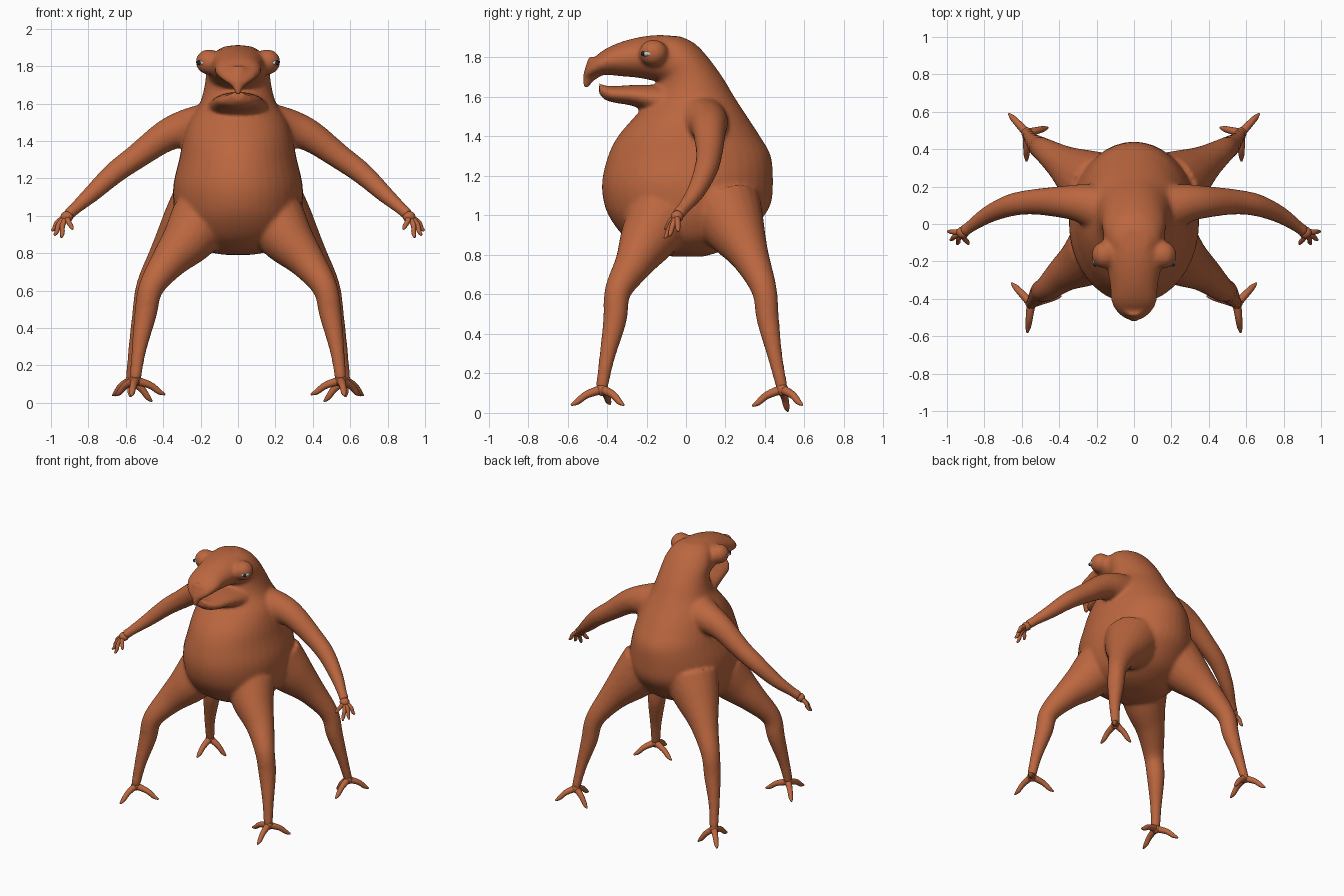
import bpy, bmesh, math
from mathutils import Vector

if "Cube" in bpy.data.objects:
    bpy.data.objects.remove(bpy.data.objects["Cube"])

X, Y, Z = Vector((1, 0, 0)), Vector((0, 1, 0)), Vector((0, 0, 1))


def material(name, col):
    m = bpy.data.materials.new(name)
    m.diffuse_color = (*col, 1)
    m.use_nodes = True
    m.node_tree.nodes["Principled BSDF"].inputs["Base Color"].default_value = m.diffuse_color
    return m


SKIN = material("skin", (0.50, 0.135, 0.05))
EYE = material("eye_grey", (0.6, 0.62, 0.64))
DARK = material("pupil_dark", (0.02, 0.02, 0.02))


def spline(rows, sub):
    """Catmull-Rom through rows of equal-length tuples."""
    out, n = [], len(rows)
    for i in range(n - 1):
        a, b, c, d = (rows[max(0, min(n - 1, i + k))] for k in (-1, 0, 1, 2))
        for s in range(sub):
            t = s / sub
            out.append([0.5 * (2*q + (r - p)*t + (2*p - 5*q + 4*r - w)*t*t
                               + (3*q - p - 3*r + w)*t**3)
                        for p, q, r, w in zip(a, b, c, d)])
    return out + [list(rows[-1])]


def loft(bm, rows, axis, tangent=None, sub=5, seg=24):
    """Closed skin through rows (x, y, z, radius_u, radius_v)."""
    pts = spline(rows, sub)
    rings = []
    for i, p in enumerate(pts):
        c = Vector(p[:3])
        t = tangent or (Vector(pts[min(i + 1, len(pts) - 1)][:3])
                        - Vector(pts[max(i - 1, 0)][:3])).normalized()
        u = (axis - t * axis.dot(t)).normalized()
        v = t.cross(u)
        ru, rv = max(p[3], 0.003), max(p[4], 0.003)
        rings.append([bm.verts.new(c + u * ru * math.cos(k * math.tau / seg)
                                   + v * rv * math.sin(k * math.tau / seg))
                      for k in range(seg)])
    for a, b in zip(rings, rings[1:]):
        for k in range(seg):
            bm.faces.new((a[k], a[k - 1], b[k - 1], b[k]))
    bm.faces.new(rings[0])
    bm.faces.new(rings[-1][::-1])


def tube(bm, rows, axis, s=1, sub=5, seg=20):
    """Round tube through rows (x, y, z, r), flipped to side s."""
    loft(bm, [(s * x, y, z, r, r) for x, y, z, r in rows], axis, None, sub, seg)


def ball(bm, c, r):
    res = bmesh.ops.create_uvsphere(bm, u_segments=24, v_segments=16, radius=1)
    for v in res["verts"]:
        v.co = Vector((v.co.x * r[0], v.co.y * r[1], v.co.z * r[2])) + Vector(c)


def finish(bm, name, mat):
    bmesh.ops.recalc_face_normals(bm, faces=bm.faces[:])
    for f in bm.faces:
        f.smooth = True
    me = bpy.data.meshes.new(name)
    bm.to_mesh(me)
    bm.free()
    me.materials.append(mat)
    ob = bpy.data.objects.new(name, me)
    bpy.context.collection.objects.link(ob)
    return ob


bm = bmesh.new()

# torso, neck and back of head: z, front y, back y, half width
torso = [(.792, -.07, .09, .08), (.82, -.2, .18, .2), (.88, -.3, .29, .285),
         (.97, -.375, .375, .33), (1.06, -.415, .43, .345), (1.17, -.425, .44, .345),
         (1.3, -.395, .43, .315), (1.4, -.345, .375, .295), (1.5, -.26, .31, .265),
         (1.6, -.17, .245, .205), (1.7, -.14, .185, .178), (1.8, -.17, .112, .165),
         (1.87, -.19, .045, .13), (1.908, -.17, -.03, .07)]
loft(bm, [(0, (f + b) / 2, z, w, (b - f) / 2) for z, f, b, w in torso], X, Z, 5, 40)

# upper head with beak, lower jaw: y, top z, bottom z, half width
upper = [(-.03, 1.905, 1.62, .165), (-.13, 1.914, 1.672, .162), (-.23, 1.904, 1.695, .145),
         (-.33, 1.878, 1.705, .128), (-.41, 1.842, 1.712, .122), (-.46, 1.803, 1.705, .10),
         (-.495, 1.765, 1.69, .065), (-.512, 1.735, 1.69, .03)]
jaw = [(-.06, 1.66, 1.48, .17), (-.2, 1.662, 1.53, .145), (-.28, 1.66, 1.557, .128),
       (-.36, 1.655, 1.57, .105), (-.41, 1.658, 1.585, .075), (-.44, 1.672, 1.615, .035)]
for part in (upper, jaw):
    loft(bm, [(0, y, (t + b) / 2, w, (t - b) / 2) for y, t, b, w in part], X, Y, 5, 32)
tube(bm, [(0, -.44, 1.77, .065), (0, -.482, 1.715, .04), (0, -.503, 1.67, .022),
          (0, -.505, 1.642, .012)], X)

arm = [(.16, .08, 1.47, .14), (.28, .11, 1.465, .105), (.39, .118, 1.425, .085),
       (.54, .118, 1.318, .068), (.66, .10, 1.23, .06), (.78, .05, 1.12, .047),
       (.87, -.01, 1.04, .034), (.91, -.04, 1.005, .034)]
front_leg = [(.2, -.14, .97, .17), (.27, -.2, .87, .14), (.37, -.265, .755, .098),
             (.465, -.345, .615, .068), (.495, -.36, .47, .06), (.53, -.4, .28, .04),
             (.55, -.428, .12, .031)]
back_leg = [(.19, .2, 1.03, .19), (.27, .25, .93, .155), (.38, .325, .79, .098),
            (.48, .395, .625, .065), (.51, .415, .47, .057), (.55, .452, .28, .038),
            (.572, .488, .12, .03)]
for s in (1, -1):
    tube(bm, arm, Y, s)
    tube(bm, front_leg, X, s)
    tube(bm, back_leg, X, s)
    ball(bm, (s * .157, -.165, 1.823), (.07, .073, .068))   # eye socket bulge

# fuse into one soft skin
body = finish(bm, "body", SKIN)
rm = body.modifiers.new("fuse", 'REMESH')
rm.mode = 'VOXEL'
rm.voxel_size = 0.011
rm.use_smooth_shade = True
sm = body.modifiers.new("soften", 'SMOOTH')
sm.factor = 0.5
sm.iterations = 12

front_toes = [(.655, -.315, .04), (.57, -.582, .04), (.39, -.385, .045)]
back_toes = [(.67, .59, .04), (.46, .515, .008), (.575, .335, .035)]
fingers = [(.997, -.04, .92), (.982, -.085, .897), (.945, -.108, .885), (.885, -.108, .93)]

for s, side in ((1, "right"), (-1, "left")):
    # clawed feet
    for name, ankle, toes in (("front_foot", (.55, -.425, .12), front_toes),
                              ("back_foot", (.572, .486, .12), back_toes)):
        bm = bmesh.new()
        a = Vector(ankle)
        ball(bm, (s * a.x, a.y, a.z), (.03, .03, .035))
        for tip in toes:
            t = Vector(tip)
            m = a.lerp(t, .5) + Vector((0, 0, .012))
            tube(bm, [(*a, .024), (*m, .019), (*a.lerp(t, .8), .015), (*t, .005)],
                 Z, s, 4, 12)
        finish(bm, f"{side}_{name}", SKIN)

    # hand with four fingers
    bm = bmesh.new()
    p = Vector((.915, -.045, .995))
    ball(bm, (s * p.x, p.y, p.z), (.034, .032, .03))
    for tip in fingers:
        t = Vector(tip)
        m = p.lerp(t, .5) + Vector((.008, 0, .01))
        tube(bm, [(*p, .018), (*m, .014), (*p.lerp(t, .8), .012), (*t, .006)], Y, s, 4, 12)
    finish(bm, f"{side}_hand", SKIN)

    # eyeball and pupil
    bm = bmesh.new()
    ball(bm, (s * .189, -.19, 1.819), (.034, .038, .019))
    finish(bm, f"{side}_eyeball", EYE)
    bm = bmesh.new()
    ball(bm, (s * .209, -.218, 1.819), (.01, .01, .012))
    finish(bm, f"{side}_pupil", DARK)
